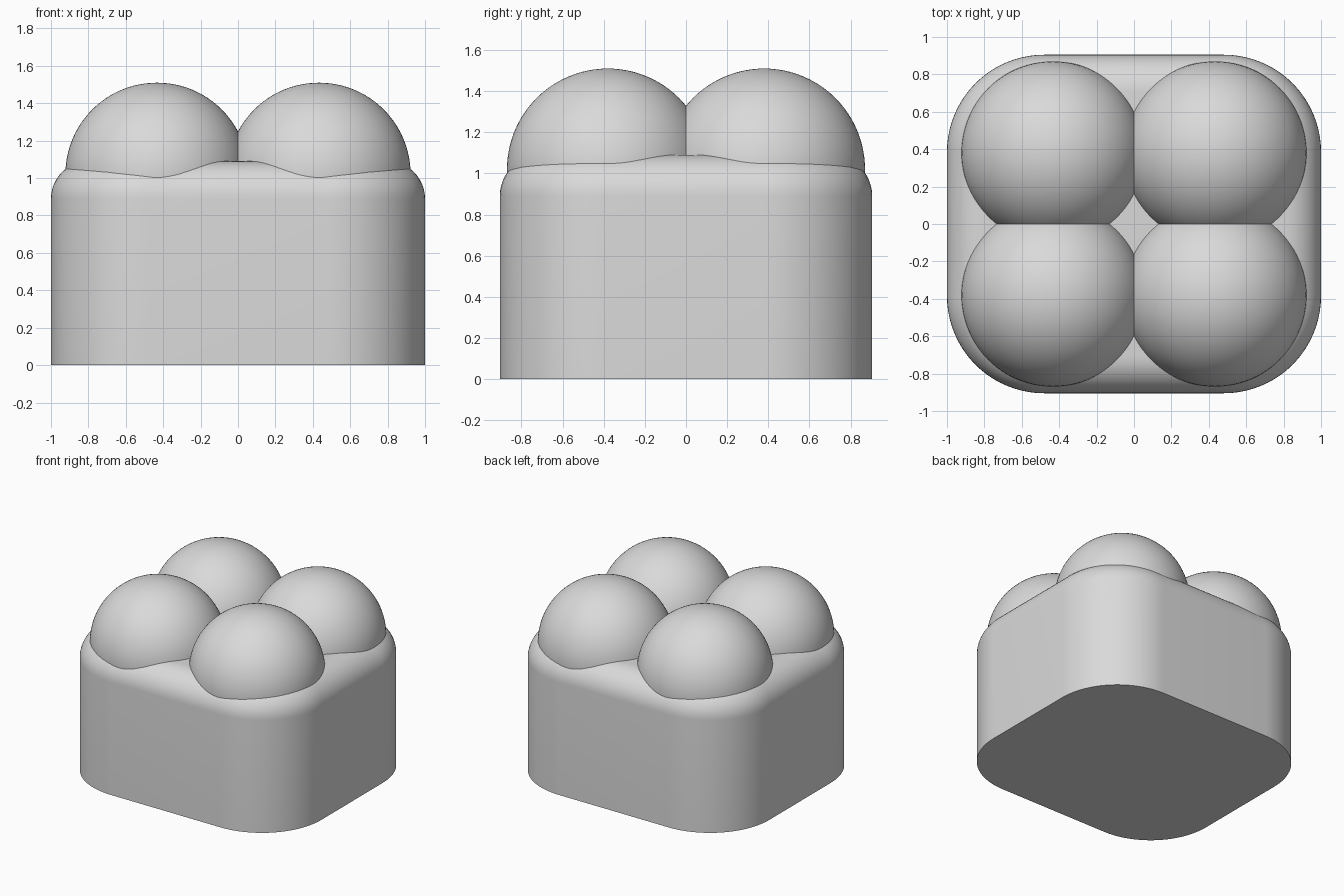
import bpy
import bmesh
import math

if "Cube" in bpy.data.objects:
    bpy.data.objects.remove(bpy.data.objects["Cube"], do_unlink=True)

HALF_X, HALF_Y = 1.0, 0.905       # block half sizes
CORNER = 0.52                     # vertical corner radius
TOP, FILLET = 1.09, 0.20          # block height and top edge rounding
BALL_X, BALL_Y, BALL_Z = 0.433, 0.38, 1.02
BALL_R = 0.49

grey = bpy.data.materials.new("light grey")
grey.use_nodes = True
colour = (0.7, 0.7, 0.7, 1.0)
grey.diffuse_color = colour
grey.node_tree.nodes["Principled BSDF"].inputs["Base Color"].default_value = colour


def finish(bm, name, location=(0, 0, 0), angle=40):
    """Turn a bmesh into a smooth-shaded grey object."""
    bmesh.ops.recalc_face_normals(bm, faces=bm.faces)
    mesh = bpy.data.meshes.new(name)
    bm.to_mesh(mesh)
    bm.free()
    mesh.materials.append(grey)
    obj = bpy.data.objects.new(name, mesh)
    obj.location = location
    bpy.context.collection.objects.link(obj)
    bpy.ops.object.select_all(action='DESELECT')
    obj.select_set(True)
    bpy.context.view_layer.objects.active = obj
    bpy.ops.object.shade_smooth_by_angle(angle=math.radians(angle))
    return obj


def rounded_ring(bm, inset, z, steps=20):
    """Rounded rectangle outline, moved inwards by inset."""
    ring = []
    for q, (sx, sy) in enumerate([(1, 1), (-1, 1), (-1, -1), (1, -1)]):
        for i in range(steps + 1):
            a = math.pi / 2 * (q + i / steps)
            r = CORNER - inset
            ring.append(bm.verts.new((sx * (HALF_X - CORNER) + r * math.cos(a),
                                      sy * (HALF_Y - CORNER) + r * math.sin(a), z)))
    return ring


# Block: straight wall, then a quarter-round edge up to the flat top
bm = bmesh.new()
levels = [(0, 0)]
for i in range(13):
    a = math.pi / 2 * i / 12
    levels.append((FILLET * (1 - math.cos(a)), TOP - FILLET + FILLET * math.sin(a)))
rings = [rounded_ring(bm, inset, z) for inset, z in levels]
for low, high in zip(rings, rings[1:]):
    for i in range(len(low)):
        j = (i + 1) % len(low)
        bm.faces.new((low[i], low[j], high[j], high[i]))
bm.faces.new(rings[0][::-1])
bm.faces.new(rings[-1])
finish(bm, "rounded_block")

# Four balls sunk into the top
for sx, side in ((1, "left"), (-1, "right")):
    for sy, end in ((-1, "front"), (1, "back")):
        bm = bmesh.new()
        bmesh.ops.create_uvsphere(bm, u_segments=96, v_segments=48, radius=BALL_R)
        finish(bm, f"{end}_{side}_ball", (sx * BALL_X, sy * BALL_Y, BALL_Z))
